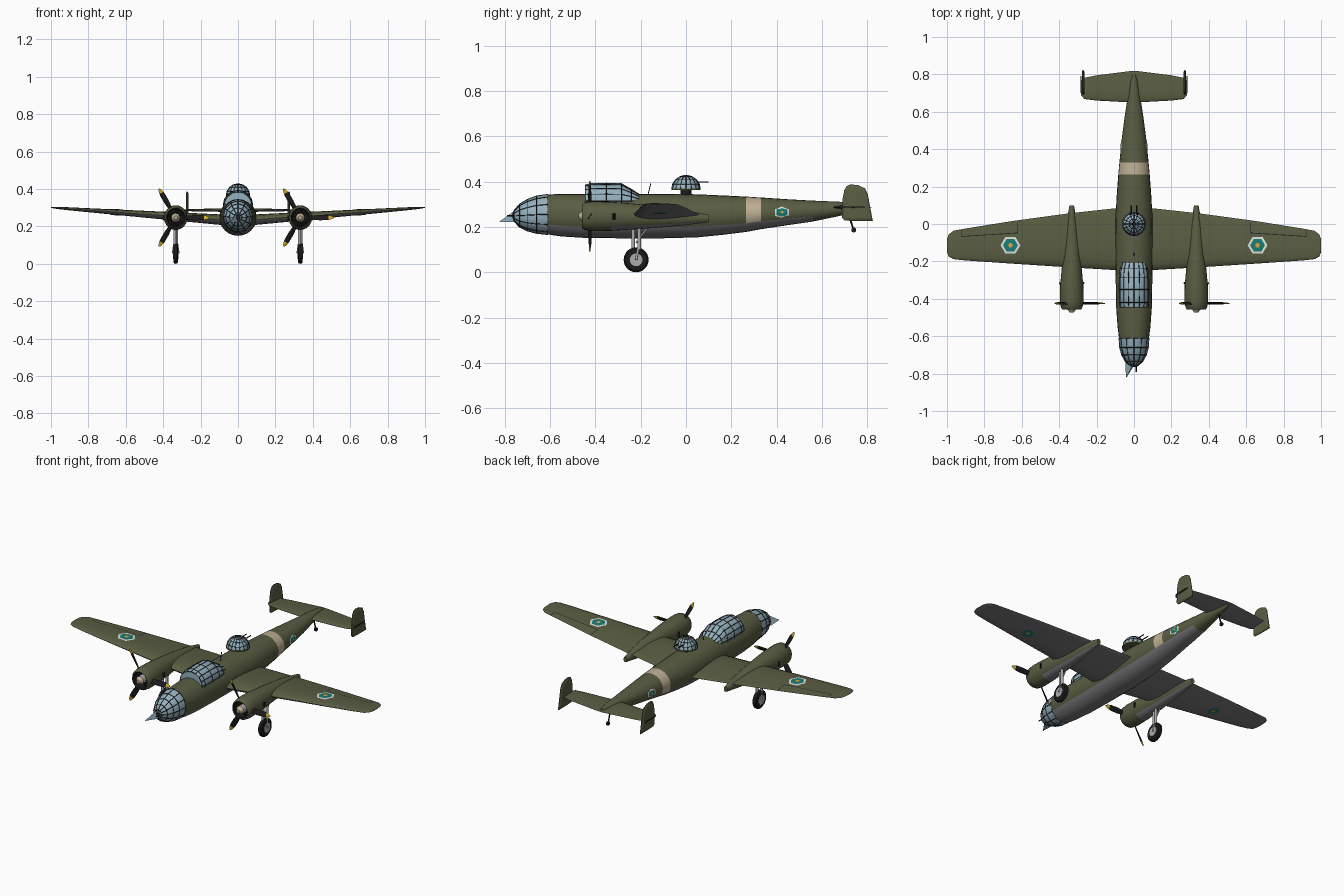
import bpy, bmesh, math
from mathutils import Vector

if "Cube" in bpy.data.objects:
    bpy.data.objects.remove(bpy.data.objects["Cube"])

def mat(name, r, g, b):
    m = bpy.data.materials.new(name)
    m.diffuse_color = (r, g, b, 1)
    m.use_nodes = True
    m.node_tree.nodes["Principled BSDF"].inputs["Base Color"].default_value = m.diffuse_color
    return m

OLIVE = mat("olive", .10, .11, .055)
GREY = mat("underside_grey", .19, .19, .20)
GLASS = mat("glass", .30, .44, .52)
BLACK = mat("black", .012, .012, .012)
SAND = mat("sand", .52, .43, .30)
WHITE = mat("white", .75, .75, .70)
TEAL = mat("teal", .01, .20, .18)
ORANGE = mat("orange", .75, .36, .05)
YELLOW = mat("yellow", .65, .45, .02)
METAL = mat("metal", .42, .42, .43)

def finish(bm, name, mats, angle=35, recalc=True):
    if recalc:
        bmesh.ops.recalc_face_normals(bm, faces=bm.faces[:])
    me = bpy.data.meshes.new(name)
    bm.to_mesh(me)
    bm.free()
    for m in mats:
        me.materials.append(m)
    me.shade_smooth()
    me.set_sharp_from_angle(angle=math.radians(angle))
    ob = bpy.data.objects.new(name, me)
    bpy.context.collection.objects.link(ob)
    return ob

def loft(name, rings, mats, pick=None, angle=35):
    """Skin closed rings of equal length; pick(section, segment) gives the material slot."""
    bm = bmesh.new()
    vs = [[bm.verts.new(p) for p in r] for r in rings]
    n = len(rings[0])
    for i in range(len(vs) - 1):
        for k in range(n):
            q = (k + 1) % n
            f = bm.faces.new((vs[i][k], vs[i][q], vs[i + 1][q], vs[i + 1][k]))
            f.material_index = pick(i, k) if pick else 0
    for r, i in ((vs[0], 0), (vs[-1], len(vs) - 2)):
        bm.faces.new(r).material_index = pick(i, 0) if pick else 0
    return finish(bm, name, mats, angle)

def ring(y, zc, rx, rz, n=24, x=0):
    return [(x + rx * math.cos(2 * math.pi * k / n), y, zc + rz * math.sin(2 * math.pi * k / n)) for k in range(n)]

def foil(x, le, te, zc, th, n=20):
    pts = []
    for k in range(n):
        a = 2 * math.pi * k / n
        u = (1 + math.cos(a)) / 2
        pts.append((x, le + u * (te - le), zc + math.sin(a) * th * .62 * (1.1 - .8 * u)))
    return pts

def rod(name, p1, p2, r, m, r2=None, n=16):
    p1, p2 = Vector(p1), Vector(p2)
    bm = bmesh.new()
    bmesh.ops.create_cone(bm, cap_ends=True, segments=n, radius1=r, radius2=r if r2 is None else r2, depth=(p2 - p1).length)
    q = (p2 - p1).to_track_quat('Z', 'Y').to_matrix()
    for v in bm.verts:
        v.co = q @ v.co + (p1 + p2) / 2
    return finish(bm, name, [m])

def frames(ob, t=.004):
    """Dark glazing bars along the panel edges of a glass part."""
    fr = ob.copy()
    fr.data = ob.data.copy()
    fr.name = ob.name + "_frame"
    fr.data.materials.clear()
    fr.data.materials.append(BLACK)
    bpy.context.collection.objects.link(fr)
    w = fr.modifiers.new("bars", 'WIREFRAME')
    w.thickness = t
    w.offset = 0

def decal(name, pts, target, off, m, cuts=4):
    """Flat painted patch wrapped onto a surface."""
    bm = bmesh.new()
    c = bm.verts.new(sum((Vector(p) for p in pts), Vector()) / len(pts))
    vs = [bm.verts.new(p) for p in pts]
    for k in range(len(vs)):
        bm.faces.new((c, vs[k], vs[(k + 1) % len(vs)]))
    bmesh.ops.subdivide_edges(bm, edges=bm.edges[:], cuts=cuts, use_grid_fill=True)
    ob = finish(bm, name, [m], recalc=False)
    s = ob.modifiers.new("wrap", 'SHRINKWRAP')
    s.target = target
    s.wrap_mode = 'ABOVE_SURFACE'
    s.offset = off

# Fuselage: olive above, grey belly, sand band
body = [(-.61, .255, .08, .088), (-.55, .252, .088, .094), (-.45, .249, .095, .097), (-.3, .248, .098, .098),
        (-.1, .248, .1, .098), (.05, .249, .098, .095), (.16, .252, .092, .087), (.265, .256, .084, .078),
        (.33, .26, .078, .07), (.45, .265, .066, .057), (.56, .27, .052, .046), (.68, .28, .034, .031),
        (.76, .286, .02, .02), (.8, .288, .008, .01)]
def body_mat(i, k):
    if 14 <= k <= 21 and i < 10:
        return 1
    return 2 if i == 7 else 0
fuselage = loft("fuselage", [ring(*s) for s in body], [OLIVE, GREY, SAND], body_mat)

# Glazed nose and its pointed tip
nose = loft("nose_glass", [ring(*s, n=12) for s in [(-.61, .255, .081, .089), (-.66, .254, .077, .082),
            (-.70, .252, .066, .069), (-.735, .25, .047, .05), (-.757, .249, .022, .025), (-.763, .249, .006, .007)]], [GLASS])
frames(nose)
loft("nose_spike", [[(-.046, -.74, .222), (.0, -.757, .222), (-.005, -.752, .275)],
                    [(-.043, -.822, .222), (-.041, -.822, .222), (-.042, -.822, .224)]], [GLASS], angle=10)
rod("nose_gun", (.012, -.75, .25), (.012, -.79, .25), .003, BLACK)

# Cockpit canopy
canopy = loft("canopy", [ring(*s, n=16) for s in [(-.445, .315, .074, .07), (-.42, .315, .078, .076), (-.35, .315, .079, .078),
              (-.285, .315, .078, .076), (-.24, .315, .074, .05), (-.2, .312, .062, .028)]], [GLASS])
frames(canopy)

# Dorsal turret
def disc(z, r, n=16):
    return [(r * math.cos(2 * math.pi * k / n), r * math.sin(2 * math.pi * k / n), z) for k in range(n)]
dome = loft("turret_dome", [disc(.366 + .062 * math.sin(a), .064 * math.cos(a))
            for a in [math.radians(d) for d in (0, 22, 45, 65, 85)]], [GLASS])
frames(dome, .003)
rod("turret_ring", (0, 0, .362), (0, 0, .37), .065, OLIVE, n=24)
rod("turret_post", (0, 0, .335), (0, 0, .365), .024, BLACK)
for s in (-1, 1):
    rod("turret_gun", (s * .015, .03, .398), (s * .015, .1, .398), .003, BLACK)
rod("antenna_mast", (0, -.168, .34), (0, -.155, .393), .002, BLACK)

# Wing, mirrored through the centre section
half = [(.09, -.247, .085, .236, .058), (.34, -.232, .058, .254, .046), (.65, -.212, .016, .276, .03),
        (.9, -.195, -.024, .294, .017), (.965, -.188, -.036, .299, .012), (.99, -.175, -.055, .301, .008),
        (1, -.15, -.08, .302, .004)]
def span(name, hs):
    secs = [(-s[0],) + s[1:] for s in reversed(hs)] + hs
    return loft(name, [foil(*s) for s in secs], [OLIVE, GREY], lambda i, k: int(k >= 10), 50)
wing = span("wing", half)

# Tailplane and twin fins
tailplane = span("tailplane", [(.015, .65, .818, .287, .02), (.2, .66, .795, .287, .015),
                               (.265, .668, .782, .287, .011), (.284, .69, .765, .287, .006)])
fin = [(.688, .24), (.69, .32), (.698, .362), (.708, .38), (.725, .388), (.76, .384), (.79, .37), (.802, .345),
       (.812, .29), (.824, .226), (.76, .226), (.7, .228)]
for s in (-1, 1):
    rings = [[(s * .272 + dx, .755 + (y - .755) * k, .3 + (z - .3) * k) for y, z in fin]
             for dx, k in ((-.007, .85), (-.002, 1), (.002, 1), (.007, .85))]
    loft("tail_fin", rings, [OLIVE], angle=20)
    rod("rudder_balance", (s * .283, .70, .288), (s * .283, .79, .288), .003, BLACK)

# Roundels and aileron lines
def hexa(c, r, u, v):
    return [Vector(c) + Vector(u) * r * math.cos(k * math.pi / 3) + Vector(v) * r * math.sin(k * math.pi / 3) for k in range(6)]
for s in (-1, 1):
    for r, off, m in ((.053, .001, WHITE), (.04, .002, TEAL), (.013, .003, ORANGE)):
        decal("wing_roundel", hexa((s * .66, -.113, .305), r, (1, 0, 0), (0, 1, 0)), wing, off, m)
        if m != WHITE:
            decal("underwing_roundel", hexa((s * .66, -.113, .25), r * .9, (1, 0, 0), (0, -1, 0)), wing, off, m)
        decal("fuselage_roundel", hexa((s * .085, .425, .265), r * .68, (0, 0, 1), (0, s, 0)), fuselage, off, m)
    for (x1, y1), (x2, y2) in (((.62, -.045), (.92, -.066)), ((.62, -.045), (.62, .015)), ((.92, -.066), (.92, -.03))):
        w = Vector((y1 - y2, x2 - x1, 0)).normalized() * .002
        a, b = Vector((s * x1, y1, .31)), Vector((s * x2, y2, .31))
        decal("aileron_line", [a - w, b - w, b + w, a + w], wing, .001, BLACK)

# Engines, propellers and main gear
nac = [(.1, .237, .012, .016), (0, .241, .03, .033), (-.12, .244, .044, .047), (-.22, .246, .052, .056),
       (-.33, .247, .062, .064), (-.41, .247, .063, .066), (-.445, .247, .058, .061), (-.458, .247, .05, .052),
       (-.452, .247, .044, .045), (-.405, .247, .043, .044)]
for s in (-1, 1):
    X = s * .333
    loft("engine_nacelle", [ring(*t, x=X) for t in nac], [OLIVE, GREY, BLACK],
         lambda i, k: 2 if i >= 7 else int(15 <= k <= 20 and i < 4))
    rod("propeller_hub", (X, -.40, .247), (X, -.455, .247), .024, METAL)
    rod("spinner", (X, -.455, .247), (X, -.474, .247), .024, SAND, .01)
    for k in range(9):  # cylinder heads inside the cowl
        a = 2 * math.pi * k / 9
        rod("engine_cylinder", (X, -.412, .247), (X + .042 * math.cos(a), -.412, .247 + .042 * math.sin(a)), .008, BLACK, n=8)
    for b in range(3):
        a = b * 2 * math.pi / 3
        u, v = Vector((math.cos(a), 0, math.sin(a))), Vector((-math.sin(a), 0, math.cos(a)))
        sec = []
        for r, w, tw in ((.01, .008, .9), (.05, .012, .7), (.1, .016, .5), (.14, .015, .4), (.152, .013, .35), (.168, .009, .3), (.178, .003, .3)):
            d = v * math.cos(tw) + Vector((0, 1, 0)) * math.sin(tw)
            t = u.cross(d) * .003
            c = Vector((X, -.424, .247)) + u * r
            sec.append([c - d * w, c + t, c + d * w, c - t])
        loft("propeller_blade", sec, [BLACK, YELLOW], lambda i, k: int(i >= 4))
    for k in range(3):
        for e in (-1, 1):
            rod("exhaust_stub", (X + e * .054, -.33, .237 + k * .009), (X + e * .066, -.312, .237 + k * .009), .004, BLACK, n=8)
    # Wheel, hub and twin legs
    tyre = [(-.013, .036), (-.013, .046), (-.008, .053), (0, .055), (.008, .053), (.013, .046), (.013, .036)]
    loft("main_tyre", [[(X + dx, -.22 + r * math.cos(2 * math.pi * k / 28), .055 + r * math.sin(2 * math.pi * k / 28))
                        for k in range(28)] for dx, r in tyre], [BLACK])
    rod("wheel_hub", (X - .015, -.22, .055), (X + .015, -.22, .055), .028, METAL, n=24)
    for e in (-1, 1):
        rod("gear_leg", (X + e * .005, -.22 + e * .013, .1), (X + e * .005, -.22 + e * .013, .21), .008, METAL)
        rod("gear_fork", (X + e * .016, -.22, .055), (X + e * .006, -.22 + e * .013, .125), .005, METAL)
    rod("gear_brace", (X, -.22, .13), (X, -.16, .21), .004, METAL)

# Tail wheel
rod("tail_wheel_leg", (0, .715, .265), (0, .738, .19), .004, BLACK)
rod("tail_wheel", (-.006, .74, .187), (.006, .74, .187), .011, BLACK)
